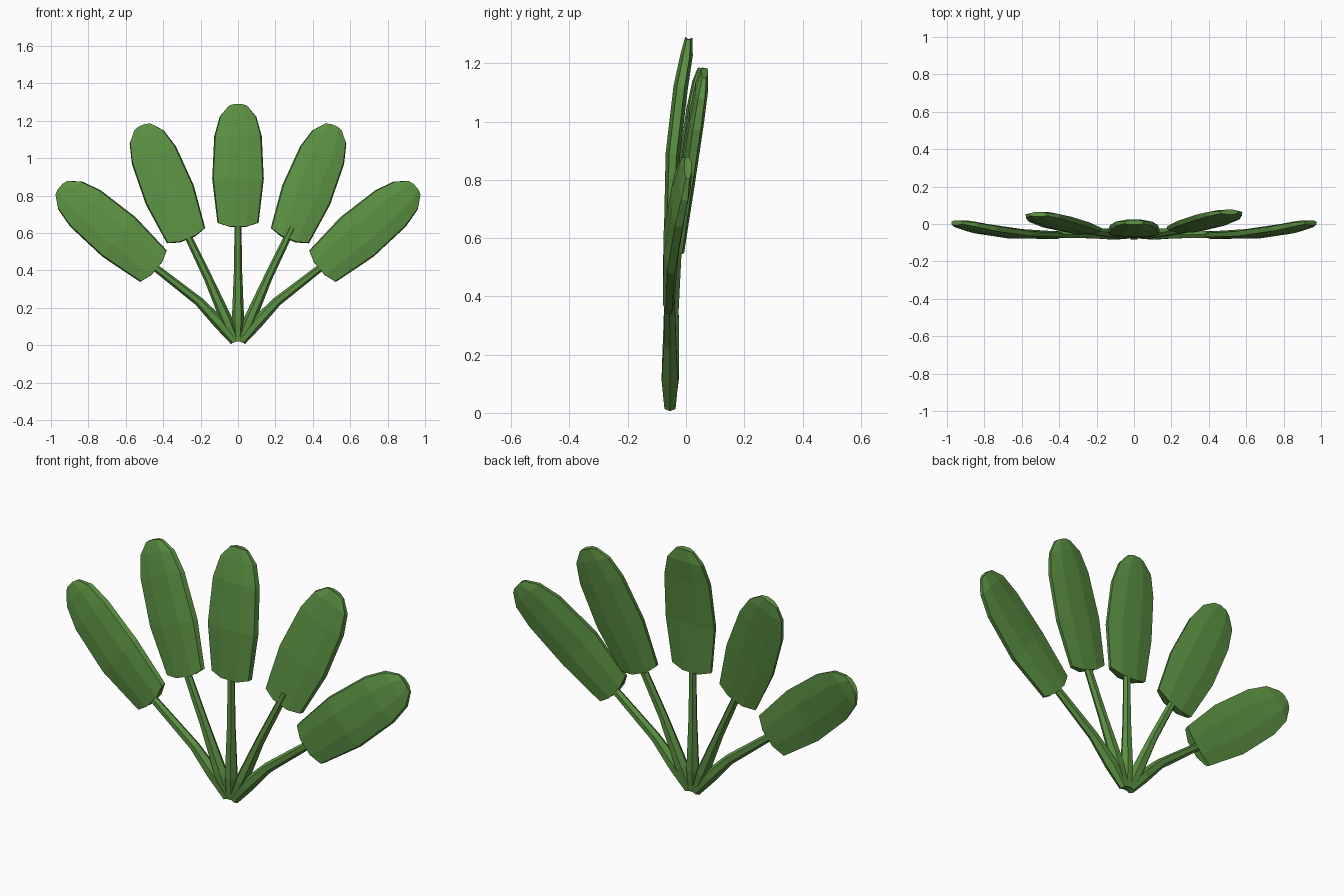
import bpy, bmesh, math
from mathutils import Vector

if "Cube" in bpy.data.objects:
    bpy.data.objects.remove(bpy.data.objects["Cube"])

green = bpy.data.materials.new("leaf green")
green.diffuse_color = (0.105, 0.28, 0.055, 1)
green.use_nodes = True
green.node_tree.nodes["Principled BSDF"].inputs["Base Color"].default_value = green.diffuse_color


def loft(name, rings):
    """Skin a list of equal-sized vertex rings and cap both ends."""
    bm = bmesh.new()
    rows = [[bm.verts.new(p) for p in r] for r in rings]
    n = len(rows[0])
    for a, b in zip(rows, rows[1:]):
        for i in range(n):
            j = (i + 1) % n
            bm.faces.new((a[i], a[j], b[j], b[i]))
    bm.faces.new(rows[0][::-1])
    bm.faces.new(rows[-1])
    bmesh.ops.recalc_face_normals(bm, faces=bm.faces)
    me = bpy.data.meshes.new(name)
    bm.to_mesh(me)
    bm.free()
    me.materials.append(green)
    ob = bpy.data.objects.new(name, me)
    bpy.context.collection.objects.link(ob)


def frames(pts):
    """Point, tangent, sideways and depth directions along a path."""
    for i, p in enumerate(pts):
        t = (pts[min(i + 1, len(pts) - 1)] - pts[max(i - 1, 0)]).normalized()
        side = t.cross(Vector((0, -1, 0))).normalized()
        yield p, t, side, side.cross(t).normalized()


# Blade rows: fraction of length, half width, edge shift along axis, thickness scale
ROWS = [(0, .110, .035, .8), (.40, .138, .0, 1), (.74, .127, .0, 1),
        (.91, .098, -.01, .85), (1, .050, -.015, .5)]
# Blade cross-section: fraction of half width, depth offset
SECTION = [(-.95, -.013), (-.4, -.025), (.4, -.025), (.95, -.013),
           (1, .013), (.4, .025), (-.4, .025), (-1, .013)]


def blade(name, start, end, depths):
    pts = [Vector((start[0] + (end[0] - start[0]) * r[0], y,
                   start[1] + (end[1] - start[1]) * r[0]))
           for r, y in zip(ROWS, depths)]
    rings = []
    for (p, t, s, d), (_, w, shift, th) in zip(frames(pts), ROWS):
        d = d if d.y > 0 else -d
        rings.append([p + s * u * w + d * v * th + t * shift * abs(u) for u, v in SECTION])
    loft(name, rings)


def stem(name, path, radii):
    rings = []
    for (p, t, s, d), r in zip(frames([Vector(q) for q in path]), radii):
        rings.append([p + (s * math.cos(a) + d * math.sin(a)) * r
                      for a in (k * math.tau / 6 for k in range(6))])
    loft(name, rings)


# Centre leaf
blade("centre_blade", (0, .62), (0, 1.295), (-.056, -.045, -.018, .003, .010))
stem("centre_stem", [(0, -.055, .02), (0, -.055, .13), (0, -.055, .40), (0, -.055, .68)],
     (.020, .033, .022, .018))

# Paired leaves on both sides
for label, s in (("left", -1), ("right", 1)):
    blade(label + "_inner_blade", (s * .265, .555), (s * .515, 1.18),
          (-.028, .005, .037, .055, .065) if s > 0 else (-.035, -.005, .025, .043, .053))
    stem(label + "_inner_stem",
         [(s * .012, -.055, .02), (s * .06, -.052, .13), (s * .16, -.045, .36),
          (s * .29, -.028, .63)], (.020, .033, .023, .019))
    blade(label + "_outer_blade", (s * .425, .40), (s * .955, .85),
          (-.060, -.052, -.025, -.003, .008))
    stem(label + "_outer_stem",
         [(s * .02, -.055, .02), (s * .10, -.055, .12), (s * .21, -.055, .235),
          (s * .48, -.057, .445)], (.022, .033, .025, .019))
